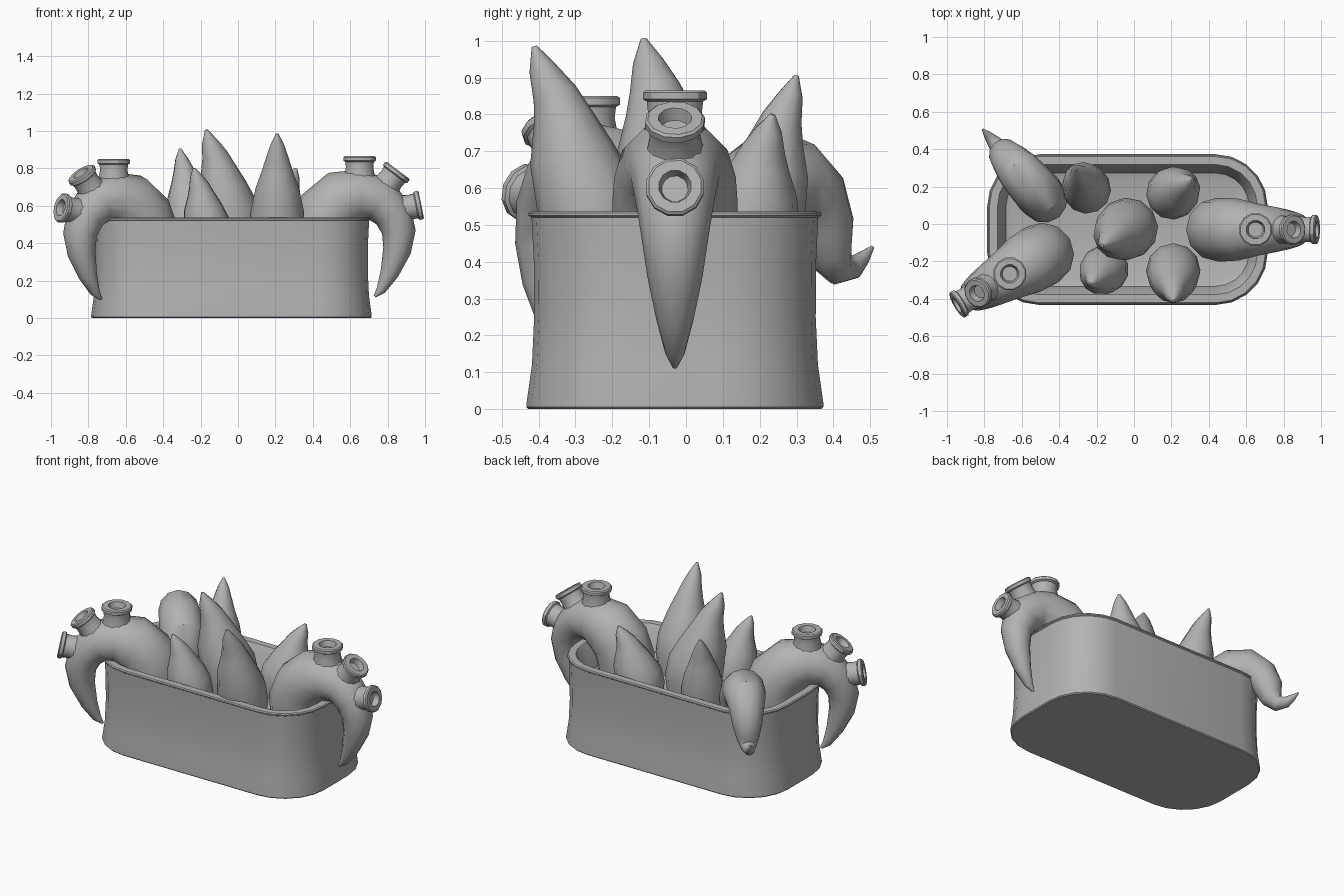
import bpy, bmesh, math
from mathutils import Vector

if "Cube" in bpy.data.objects:
    bpy.data.objects.remove(bpy.data.objects["Cube"])

grey = bpy.data.materials.new("stone grey")
grey.diffuse_color = (0.45, 0.45, 0.45, 1)
grey.use_nodes = True
grey.node_tree.nodes["Principled BSDF"].inputs["Base Color"].default_value = grey.diffuse_color


def loft(name, rings, angle=30):
    """Skin a list of equal-length point rings and cap both ends."""
    bm = bmesh.new()
    loops = [[bm.verts.new(p) for p in ring] for ring in rings]
    n = len(loops[0])
    for a, b in zip(loops, loops[1:]):
        for i in range(n):
            j = (i + 1) % n
            bm.faces.new((a[i], a[j], b[j], b[i]))
    bm.faces.new(loops[0][::-1])
    bm.faces.new(loops[-1])
    bmesh.ops.recalc_face_normals(bm, faces=bm.faces)
    mesh = bpy.data.meshes.new(name)
    bm.to_mesh(mesh)
    bm.free()
    obj = bpy.data.objects.new(name, mesh)
    bpy.context.collection.objects.link(obj)
    mesh.materials.append(grey)
    bpy.ops.object.select_all(action='DESELECT')
    obj.select_set(True)
    bpy.context.view_layer.objects.active = obj
    bpy.ops.object.shade_smooth_by_angle(angle=math.radians(angle))
    return obj


def circle(centre, u, v, r, n=12):
    return [centre + r * (math.cos(2 * math.pi * i / n) * u + math.sin(2 * math.pi * i / n) * v)
            for i in range(n)]


def sweep(name, points, radii, side):
    """Tapered tube along points; side is the bend-plane normal."""
    pts = [Vector(p) for p in points]
    rings = []
    for i, p in enumerate(pts):
        t = (pts[min(i + 1, len(pts) - 1)] - pts[max(i - 1, 0)]).normalized()
        v = t.cross(side).normalized()
        rings.append(circle(p, v.cross(t), v, radii[i]))
    return loft(name, rings, 35)


def sucker(name, face, axis, r):
    """Flanged collar with a recessed centre."""
    axis = axis.normalized()
    u = axis.orthogonal().normalized()
    v = axis.cross(u)
    profile = [(r * .98, -.12), (r * .84, -.06), (r * .88, -.03), (r, -.024), (r, -.006),
               (r - .007, 0), (r * .56, 0), (r * .45, -.035)]
    loft(name, [circle(face + axis * h, u, v, rad) for rad, h in profile])


# Pot: rounded rectangle, flared foot, rim, sloping inner wall, soil floor
def outline(inset, z, hx=.75, hy=.403, r=.28, steps=5):
    ring = []
    for k, (sx, sy) in enumerate(((1, 1), (-1, 1), (-1, -1), (1, -1))):
        for i in range(steps + 1):
            a = math.pi / 2 * (k + i / steps)
            ring.append(Vector((-.035 + sx * (hx - r) + (r - inset) * math.cos(a),
                                -.03 + sy * (hy - r) + (r - inset) * math.sin(a), z)))
    return ring


loft("pot", [outline(i, z) for i, z in (
    (.006, 0), (0, .006), (0, .015), (.015, .12), (.021, .25), (.02, .4), (.014, .52),
    (.006, .525), (.006, .532), (.012, .537), (.055, .537), (.06, .53), (.1, .38), (.13, .37))])

# Large arched tentacles with three suckers, as (reach, height, radius)
ARCH = [(.44, .36, .16), (.445, .47, .17), (.48, .56, .17), (.56, .63, .165), (.66, .655, .14),
        (.76, .63, .12), (.83, .555, .105), (.86, .46, .09), (.85, .36, .075),
        (.81, .24, .05), (.765, .15, .026), (.73, .115, .007)]
SUCKERS = [(.65, .865, 0, 1, .09), (.855, .79, .6, .8, .082), (.98, .605, .98, .2, .08)]


def tentacle(name, origin, direction, path):
    d = Vector((direction[0], direction[1], 0)).normalized()
    o = Vector(origin)
    up = Vector((0, 0, 1))
    sweep(name, [o + d * s + up * z for s, z, r in path], [r for s, z, r in path], d.cross(up))
    return o, d, up


for label, origin, direction in (("right", (0, -.03, 0), (1, 0)),
                                 ("left", (-.105, .065, -.015), (-.86, -.51))):
    o, d, up = tentacle(label + "_tentacle", origin, direction, ARCH)
    for k, (s, z, ax, az, r) in enumerate(SUCKERS):
        sucker(f"{label}_sucker_{k + 1}", o + d * s + up * z, d * ax + up * az, r)

# Smaller rear tentacle with an upturned tip
tentacle("rear_tentacle", (-.48, .13, 0), (-.66, .755),
         [(0, .36, .11), (.0, .48, .125), (.04, .57, .13), (.12, .62, .125), (.21, .62, .118),
          (.285, .57, .1), (.325, .49, .085), (.345, .42, .065), (.38, .38, .045),
          (.43, .385, .032), (.465, .41, .02), (.5, .44, .005)])


# Bent spikes, as base, lean point, tip and base radius
def spike(name, base, tip, r):
    b, t = Vector((*base, .34)), Vector(tip)
    h = t.z - .34
    pts, radii = [], []
    # (height share, sideways share, radius share)
    for fz, fl, fr in ((0, 0, .85), (.2, .04, 1), (.36, .15, .98), (.55, .42, .8),
                       (.7, .55, .56), (.8, .68, .42), (.91, .88, .25), (1, 1, .05)):
        lean = (t - b) * fl
        pts.append((b.x + lean.x, b.y + lean.y, .34 + h * fz))
        radii.append(r * fr)
    sweep(name, pts, radii, Vector((-(t - b).y, (t - b).x, 0)).normalized())


spike("centre_spike", (-.03, -.02), (-.17, -.115, 1.005), .165)
spike("front_right_spike", (.21, -.24), (.21, -.412, .985), .145)
spike("front_left_spike", (-.155, -.24), (-.235, -.32, .8), .13)
spike("back_left_spike", (-.25, .18), (-.31, .3, .905), .13)
spike("back_right_spike", (.2, .16), (.31, .235, .8), .14)
